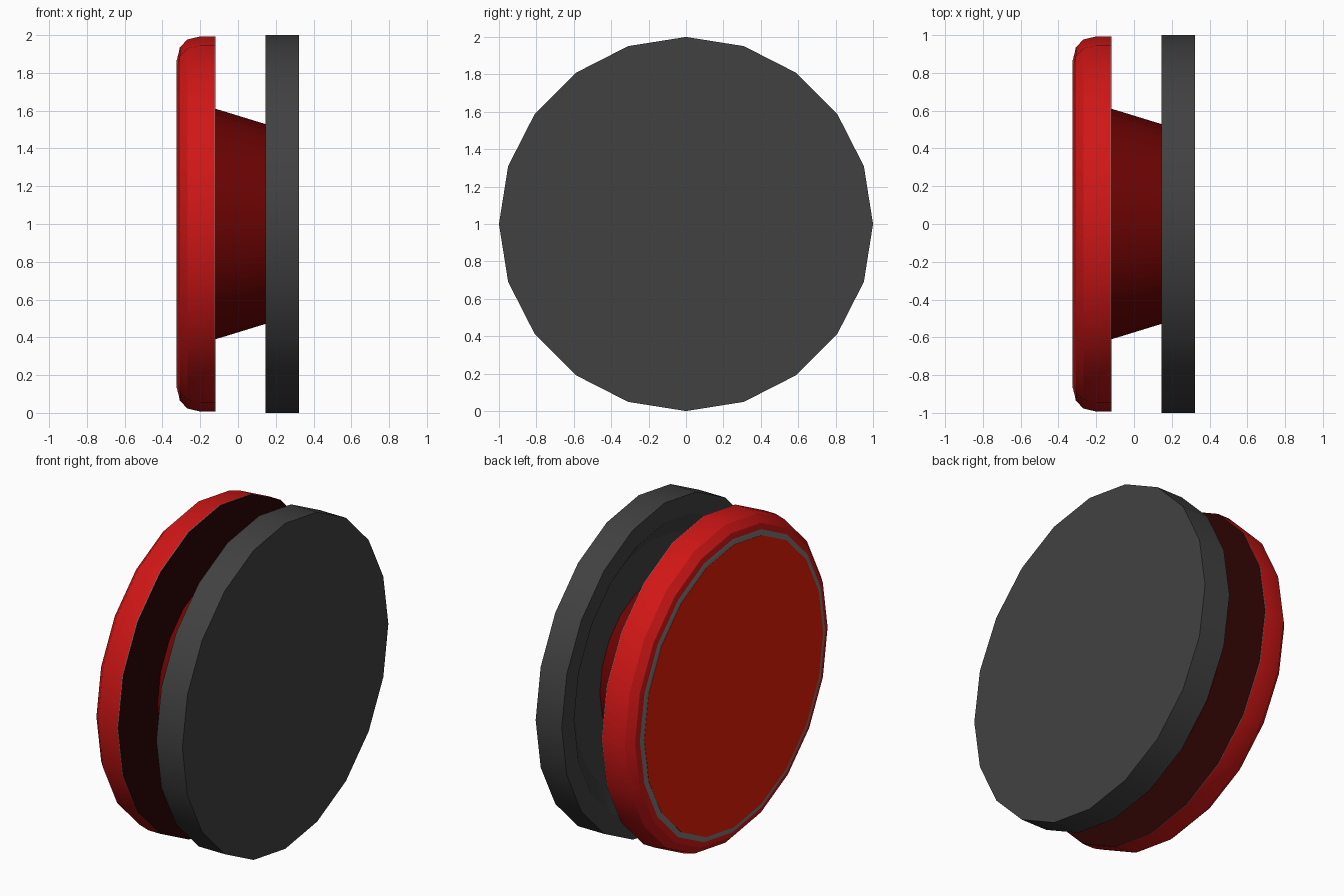
import bpy, bmesh, math

if "Cube" in bpy.data.objects:
    bpy.data.objects.remove(bpy.data.objects["Cube"])

SIDES = 20


def material(name, rgb):
    m = bpy.data.materials.new(name)
    m.diffuse_color = (*rgb, 1)
    m.use_nodes = True
    m.node_tree.nodes["Principled BSDF"].inputs["Base Color"].default_value = m.diffuse_color
    return m


RED = material("bright red", (0.63, 0.008, 0.008))
FACE = material("warm red", (0.78, 0.012, 0.002))
HUB = material("dark red", (0.16, 0.001, 0.001))
BACK = material("blackish red", (0.025, 0.0008, 0.0008))
GREY = material("charcoal grey", (0.053, 0.053, 0.053))
TRIM = material("worn grey", (0.22, 0.19, 0.19))


def lathe(name, profile, mats, slots=None):
    """Revolve (x, radius) points about the x axis and cap both ends.
    slots gives a material slot for the first cap, each band and the last cap."""
    n = len(profile)
    slots = slots or [0] * (n + 1)
    bm = bmesh.new()
    rings = []
    for x, r in profile:
        angles = [2 * math.pi * k / SIDES for k in range(SIDES)]
        rings.append([bm.verts.new((x, r * math.cos(a), 1 + r * math.sin(a)))
                      for a in angles])
    bm.faces.new(rings[0]).material_index = slots[0]
    bm.faces.new(rings[-1]).material_index = slots[-1]
    for i in range(n - 1):
        for k in range(SIDES):
            j = (k + 1) % SIDES
            f = bm.faces.new((rings[i][k], rings[i][j], rings[i + 1][j], rings[i + 1][k]))
            f.material_index = slots[i + 1]
    bmesh.ops.recalc_face_normals(bm, faces=bm.faces)
    me = bpy.data.meshes.new(name)
    bm.to_mesh(me)
    bm.free()
    for m in mats:
        me.materials.append(m)
    ob = bpy.data.objects.new(name, me)
    bpy.context.collection.objects.link(ob)
    bpy.ops.object.select_all(action='DESELECT')
    ob.select_set(True)
    bpy.context.view_layer.objects.active = ob
    bpy.ops.object.shade_smooth_by_angle(angle=math.radians(30))
    return ob


# rounded red cap: bright rim, dark back, narrow worn edges
lathe("red_cap",
      [(-0.322, 0.87), (-0.308, 0.935), (-0.268, 0.977), (-0.20, 0.993),
       (-0.125, 0.993), (-0.12, 0.993)],
      [RED, BACK, TRIM], [0, 0, 0, 0, 0, 2, 1])

# worn ring and flat warm red plate on the outer face
lathe("worn_ring", [(-0.3235, 0.868), (-0.3165, 0.900)], [TRIM])
lathe("front_plate", [(-0.325, 0.868), (-0.321, 0.868)], [FACE])

# tapered hub joining the cap and the base
lathe("hub", [(-0.122, 0.611), (0.24, 0.50)], [HUB])

# grey base disc with a sloped recess facing the cap
lathe("base_disc",
      [(0.235, 0.75), (0.145, 0.88), (0.145, 1.0), (0.322, 1.0)], [GREY])
